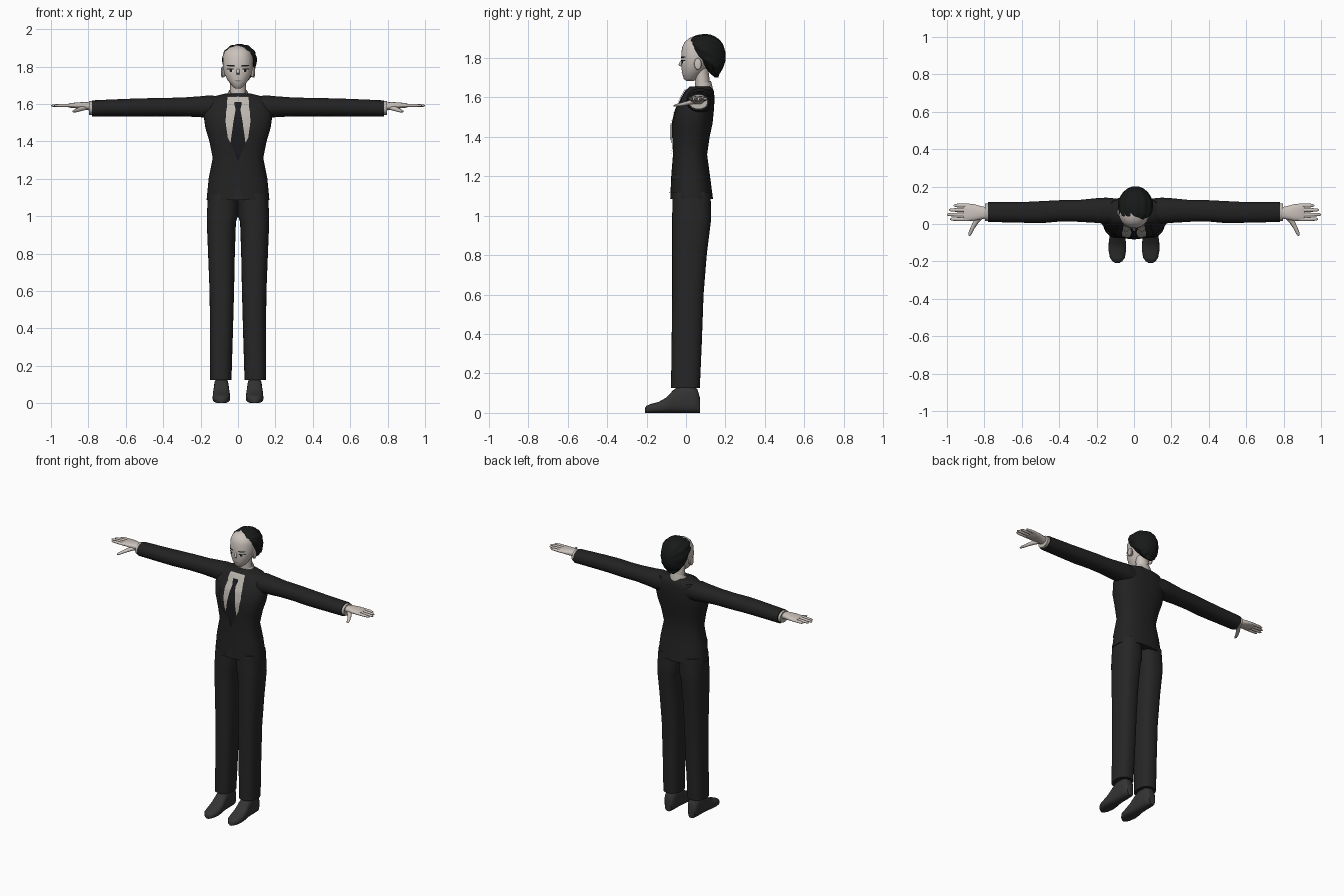
import bpy, bmesh, math
from mathutils import Vector

if "Cube" in bpy.data.objects:
    bpy.data.objects.remove(bpy.data.objects["Cube"])


def material(name, r, g, b):
    m = bpy.data.materials.new(name)
    m.use_nodes = True
    m.diffuse_color = (r, g, b, 1)
    bsdf = m.node_tree.nodes["Principled BSDF"]
    bsdf.inputs["Base Color"].default_value = (r, g, b, 1)
    bsdf.inputs["Roughness"].default_value = 0.8
    return m


SUIT = material("suit black", .016, .016, .016)
TROUSER = material("trouser charcoal", .019, .019, .019)
SHOE = material("shoe grey", .034, .034, .034)
HAIR = material("hair black", .009, .01, .01)
TIE = material("tie black", .011, .011, .013)
SHIRT = material("shirt grey", .5, .47, .43)
SKIN = material("skin pale", .6, .54, .5)
LIP = material("lip", .33, .25, .23)
EYE = material("eye white", .7, .7, .7)


def finish(name, bm, mat, mirror):
    mesh = bpy.data.meshes.new(name)
    bm.to_mesh(mesh)
    bm.free()
    mesh.materials.append(mat)
    for p in mesh.polygons:
        p.use_smooth = True
    mesh.set_sharp_from_angle(angle=math.radians(40))
    ob = bpy.data.objects.new(name, mesh)
    bpy.context.collection.objects.link(ob)
    if mirror:
        ob.modifiers.new("Mirror", 'MIRROR')
    return ob


def ring(axis, c, a, b, n=2.0, seg=32, ripple=0.0):
    """Superellipse around the given axis."""
    pts = []
    for i in range(seg):
        t = math.tau * i / seg
        k = 1 + ripple * math.cos(12 * t)
        u, v = (math.copysign(abs(f) ** (2 / n), f) * k for f in (math.cos(t), math.sin(t)))
        off = {'x': (0, a * u, b * v), 'y': (a * u, 0, b * v), 'z': (a * u, b * v, 0)}[axis]
        pts.append(Vector(c) + Vector(off))
    return pts


def loft(name, rings, mat, mirror=False):
    bm = bmesh.new()
    loops = [[bm.verts.new(p) for p in r] for r in rings]
    for lo, hi in zip(loops, loops[1:]):
        for i in range(len(lo)):
            j = (i + 1) % len(lo)
            bm.faces.new((lo[i], lo[j], hi[j], hi[i]))
    bm.faces.new(loops[0])
    bm.faces.new(loops[-1])
    bmesh.ops.recalc_face_normals(bm, faces=bm.faces)
    return finish(name, bm, mat, mirror)


def body(name, table, n, mat, seg=48):
    """Loft upward from rows of height, half width, front y, back y."""
    return loft(name, [ring('z', (0, (f + k) / 2, z), w, (k - f) / 2, n, seg)
                       for z, w, f, k in table], mat)


def at(table, z):
    """Interpolate a table at height z."""
    for lo, hi in zip(table, table[1:]):
        if z <= hi[0]:
            t = max(0, (z - lo[0]) / (hi[0] - lo[0]))
            return [p + (q - p) * t for p, q in zip(lo, hi)]
    return table[-1]


def plate(name, rows, surface, n, mat, mirror=False, lift=.004, steps=12, cols=8):
    """Thin sheet on the front of a body, from rows of height, x start, x end."""
    bm, grid = bmesh.new(), []
    for i in range(steps + 1):
        z, x0, x1 = at(rows, rows[0][0] + (rows[-1][0] - rows[0][0]) * i / steps)
        _, w, f, k = at(surface, z)
        line = []
        for j in range(cols + 1):
            x = x0 + (x1 - x0) * j / cols
            bulge = max(0, 1 - abs(x / w) ** n) ** (1 / n)
            line.append(bm.verts.new((x, (f + k) / 2 - bulge * (k - f) / 2 - lift, z)))
        grid.append(line)
    for lo, hi in zip(grid, grid[1:]):
        for j in range(cols):
            bm.faces.new((lo[j], lo[j + 1], hi[j + 1], hi[j]))
    return finish(name, bm, mat, mirror)


def tube(name, points, mat, mirror=False, flat=1.0, axis='x'):
    """Tapered limb from points of x, y, z, radius."""
    return loft(name, [ring(axis, p[:3], p[3], p[3] * flat, 2, 12) for p in points], mat, mirror)


# Jacket
TORSO = [(1.085, .168, -.08, .137), (1.2, .157, -.075, .122), (1.31, .135, -.066, .107),
         (1.4, .153, -.07, .12), (1.47, .174, -.07, .135), (1.54, .184, -.053, .142),
         (1.6, .17, -.02, .145), (1.637, .14, 0, .14), (1.655, .07, .02, .125)]
body("jacket", TORSO, 2.4, SUIT)
V = [(1.31, 0), (1.395, .042), (1.42, .055), (1.5, .066), (1.55, .065), (1.64, .05)]
plate("shirt_front", [(z, -w, w) for z, w in V], TORSO, 2.4, SHIRT, lift=.003, steps=24)
plate("lapel", [(z, w, w + .035 * min(1, (z - 1.31) * 8)) for z, w in V],
      TORSO, 2.4, SUIT, True, lift=.006, steps=24)
T = [(1.3, 0), (1.39, .04), (1.42, .036), (1.5, .025), (1.57, .013), (1.58, .015), (1.61, .022)]
plate("tie", [(z, -w, w) for z, w in T], TORSO, 2.4, TIE, lift=.008, steps=24)
plate("jacket_front_notch", [(1.086, -.03, .03), (1.17, 0, 0)], TORSO, 2.4, TROUSER)
plate("pocket_flap", [(1.18, .075, .13), (1.21, .075, .13)], TORSO, 2.4, SUIT, True, lift=.006)

# Sleeves, cuffs
SLEEVE = [(.08, .075, 1.58, .06, .058), (.15, .071, 1.584, .07, .062), (.2, .072, 1.585, .066, .056),
          (.3, .07, 1.584, .058, .05), (.4, .07, 1.583, .057, .049), (.5, .063, 1.582, .059, .048),
          (.6, .062, 1.58, .055, .047), (.78, .064, 1.576, .053, .043)]
loft("sleeve", [ring('x', r[:3], r[3], r[4], 2.2) for r in SLEEVE], SUIT, True)
loft("shirt_cuff", [ring('x', (x, .063, 1.578), .047, .037, 2.2) for x in (.76, .797)], SHIRT, True)

# Hands
PALM = [(.78, .06, 1.585, .028, .022), (.82, .06, 1.59, .036, .02),
        (.86, .062, 1.592, .045, .016), (.9, .062, 1.592, .045, .012), (.912, .062, 1.592, .04, .007)]
loft("palm", [ring('x', r[:3], r[3], r[4], 2.4, 20) for r in PALM], SKIN, True)
for finger, y, tip in (("little", .099, .965), ("ring", .075, .99), ("middle", .05, 1), ("index", .026, .985)):
    tube(finger + "_finger", [(.88, y, 1.592, .011), (.94, y, 1.592, .0105),
                              (tip - .01, y, 1.591, .008), (tip, y, 1.591, .003)], SKIN, True, .8)
tube("thumb", [(.815, .045, 1.582, .02), (.845, .01, 1.572, .016), (.865, -.025, 1.564, .012),
               (.876, -.05, 1.56, .01), (.879, -.063, 1.558, .004)], SKIN, True, .7, 'y')

# Trousers: height, inner x, outer x, front y, back y
LEG = [(.125, .035, .15, -.076, .07), (.35, .028, .149, -.073, .08), (.6, .021, .152, -.07, .089),
       (.8, .017, .16, -.07, .105), (.97, .011, .167, -.07, .126), (1, .0, .167, -.07, .128),
       (1.12, -.002, .16, -.068, .124)]
loft("trouser_leg", [ring('z', ((i + o) / 2, (f + k) / 2, z), (o - i) / 2, (k - f) / 2, 2.5)
                     for z, i, o, f, k in LEG], TROUSER, True)

# Shoes: y, half width, height
SHOE_ROWS = [(.07, .024, .08), (.058, .034, .12), (.03, .039, .14), (-.03, .04, .14), (-.065, .042, .115),
             (-.1, .046, .078), (-.14, .047, .055), (-.18, .04, .045), (-.2, .026, .036), (-.208, .012, .025)]
loft("shoe", [ring('y', (.089, y, h / 2), w, h / 2, 2.8, 24) for y, w, h in SHOE_ROWS], SHOE, True)

# Neck and shirt collar
loft("neck", [ring('z', (0, y, z), .043, .037) for y, z in ((.08, 1.6), (.084, 1.68), (.075, 1.75))], SKIN)
collar = [ring('z', (0, y, z), a, b) for y, z, a, b in
          ((.07, 1.615, .068, .068), (.078, 1.65, .058, .053), (.083, 1.668, .049, .043), (.083, 1.655, .04, .035))]
for loop in collar:
    for p in loop:
        p.z += .35 * (p.y - .08)
loft("shirt_collar", collar, SHIRT)
plate("collar_point", [(1.57, .043, .046), (1.6, .022, .06), (1.64, .006, .055)],
      TORSO, 2.4, SHIRT, True, lift=.009)

# Head
HEAD = [(1.682, .014, .002, .035), (1.695, .031, -.012, .06), (1.725, .054, -.02, .085),
        (1.76, .073, -.024, .115), (1.8, .081, -.024, .14), (1.85, .081, -.021, .15),
        (1.88, .072, -.008, .148), (1.9, .052, .015, .135), (1.912, .022, .045, .105)]
body("head", HEAD, 2.1, SKIN, 40)
tube("nose", [(0, -.015, 1.795, .006), (0, -.026, 1.775, .008), (0, -.031, 1.765, .008),
              (0, -.02, 1.757, .007)], SKIN, axis='z')
loft("ear", [ring('x', (x, .06, 1.77), a, b, 2, 16) for x, a, b in
             ((.065, .012, .02), (.082, .019, .03), (.088, .017, .028), (.09, .01, .02))], SKIN, True)
plate("eye", [(1.772, .028, .048), (1.778, .021, .055), (1.786, .022, .058)], HEAD, 2.1, EYE, True, .002, 4)
plate("iris", [(1.772, .032, .044), (1.786, .031, .046)], HEAD, 2.1, HAIR, True, .003, 2)
plate("eyelash", [(1.784, .019, .062), (1.789, .024, .058)], HEAD, 2.1, HAIR, True, .004, 2)
plate("eyebrow", [(1.801, .016, .05), (1.804, .016, .062), (1.808, .022, .056)], HEAD, 2.1, HAIR, True, .003, 4)
plate("mouth", [(1.721, -.01, .01), (1.724, -.018, .018), (1.727, -.012, .012)], HEAD, 2.1, LIP, False, .002, 4)

# Swept-back hair: y, half width, bottom, top
HAIR_ROWS = [(.025, .045, 1.855, 1.9), (.045, .078, 1.82, 1.912), (.065, .088, 1.785, 1.917),
             (.095, .092, 1.755, 1.92), (.125, .09, 1.73, 1.917), (.15, .078, 1.71, 1.905),
             (.17, .065, 1.72, 1.892), (.188, .045, 1.75, 1.868), (.2, .02, 1.785, 1.83)]
loft("hair", [ring('y', (.008, y, (lo + hi) / 2), w, (hi - lo) / 2, 2.2, 72, .022)
              for y, w, lo, hi in HAIR_ROWS], HAIR)
for i, x in enumerate((-.046, -.018, .012, .042)):
    drop = abs(x) * .35
    tube("hair_tuft_%d" % (i + 1), [(x, .008 + drop, 1.884 - drop, .003), (x, .022 + drop, 1.897 - drop, .012),
                                    (x, .06, 1.902 - drop, .017)], HAIR, flat=.7, axis='y')
loft("hair_nape", [ring('z', (.004, y, z), a, b, 2, 24, .04) for y, z, a, b in
                   ((.155, 1.7, .02, .008), (.145, 1.725, .05, .025), (.125, 1.77, .078, .045))], HAIR)
